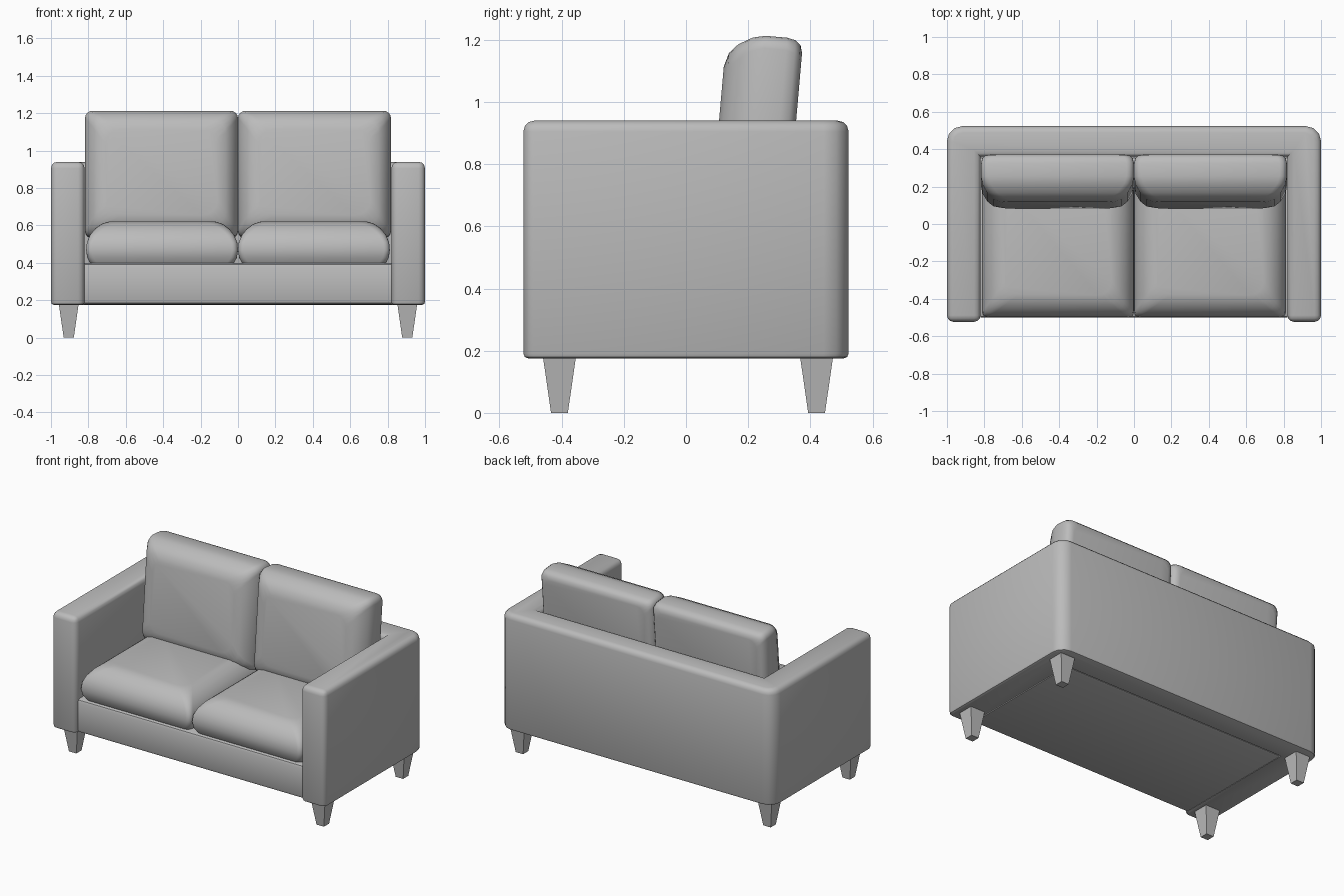
import bpy, bmesh, math

cube = bpy.data.objects.get("Cube")
if cube:
    bpy.data.objects.remove(cube, do_unlink=True)

GREY = (0.5, 0.5, 0.5, 1)
fabric = bpy.data.materials.new("plain grey")
fabric.use_nodes = True
fabric.diffuse_color = GREY
fabric.node_tree.nodes["Principled BSDF"].inputs["Base Color"].default_value = GREY


def finish(bm, name, location=(0, 0, 0), tilt=0, smooth=True):
    bmesh.ops.recalc_face_normals(bm, faces=bm.faces)
    mesh = bpy.data.meshes.new(name)
    bm.to_mesh(mesh)
    bm.free()
    mesh.materials.append(fabric)
    obj = bpy.data.objects.new(name, mesh)
    bpy.context.collection.objects.link(obj)
    obj.location = location
    obj.rotation_euler.x = tilt
    if smooth:
        bpy.ops.object.select_all(action='DESELECT')
        obj.select_set(True)
        bpy.context.view_layer.objects.active = obj
        bpy.ops.object.shade_smooth_by_angle(angle=math.radians(40))
    return obj


def bevel(bm, rule, offset, segments):
    edges = [e for e in bm.edges if rule(*(v.co for v in e.verts))]
    bmesh.ops.bevel(bm, geom=edges, offset=offset, segments=segments,
                    profile=0.5, affect='EDGES', clamp_overlap=True)


def cushion(name, width, length, layers, corner, location, tilt=0):
    """Loft rounded rectangles through (height, inset) layers."""
    bm = bmesh.new()
    rings = []
    steps = 4
    for height, inset in layers:
        ring = []
        radius = corner + inset * 0.35
        for quarter in range(4):
            sx = (1, -1, -1, 1)[quarter]
            sy = (1, 1, -1, -1)[quarter]
            cx = sx * (width / 2 - inset - radius)
            cy = sy * (length / 2 - inset - radius)
            for i in range(steps + 1):
                a = math.pi / 2 * (quarter + i / steps)
                ring.append(bm.verts.new((cx + radius * math.cos(a),
                                          cy + radius * math.sin(a), height)))
        rings.append(ring)
    for low, high in zip(rings, rings[1:]):
        for i in range(len(low)):
            j = (i + 1) % len(low)
            bm.faces.new((low[i], low[j], high[j], high[i]))
    bm.faces.new(rings[0])
    bm.faces.new(rings[-1])
    finish(bm, name, location, tilt)


# Arms and back: one U-shaped body
W, D, IN_X, IN_Y = 1.0, 0.523, 0.82, 0.36
BOTTOM, TOP = 0.175, 0.94
outline = [(-W, -D), (-IN_X, -D), (-IN_X, IN_Y), (IN_X, IN_Y),
           (IN_X, -D), (W, -D), (W, D), (-W, D)]
bm = bmesh.new()
face = bm.faces.new([bm.verts.new((x, y, BOTTOM)) for x, y in outline])
new = bmesh.ops.extrude_face_region(bm, geom=[face])["geom"]
bmesh.ops.translate(bm, vec=(0, 0, TOP - BOTTOM),
                    verts=[v for v in new if isinstance(v, bmesh.types.BMVert)])


def at(a, b, axis, value):
    return abs(a[axis] - value) < 1e-4 and abs(b[axis] - value) < 1e-4


bevel(bm, lambda a, b: at(a, b, 1, D) and abs(a.x - b.x) < 1e-4, 0.08, 3)
bevel(bm, lambda a, b: at(a, b, 2, TOP)
      or (at(a, b, 1, -D) and abs(a.x - b.x) < 1e-4), 0.035, 3)
bevel(bm, lambda a, b: at(a, b, 2, BOTTOM), 0.016, 2)
finish(bm, "arms_and_back")

# Seat base between the arms
bm = bmesh.new()
bmesh.ops.create_cube(bm, size=1)
bmesh.ops.scale(bm, vec=(1.64, 0.86, 0.22), verts=bm.verts)
bevel(bm, lambda a, b: abs(a.x - b.x) > 0.1, 0.02, 2)
finish(bm, "seat_base", (0, -0.07, 0.288))

# Seat and back cushions, plump on the visible side
seat_layers = [(0, 0.022), (0.03, 0.006), (0.07, 0), (0.11, 0.004), (0.15, 0.02),
               (0.185, 0.048), (0.21, 0.082), (0.222, 0.12)]
back_layers = [(-0.122, 0.045), (-0.115, 0.02), (-0.098, 0.006), (-0.07, 0), (0, 0),
               (0.04, 0.009), (0.085, 0.035), (0.112, 0.065), (0.125, 0.11)]
for side, s in (("right", -1), ("left", 1)):
    cushion(side + "_seat_cushion", 0.812, 0.82, seat_layers, 0.03,
            (s * 0.406, -0.09, 0.398))
    cushion(side + "_back_cushion", 0.818, 0.68, back_layers, 0.04,
            (s * 0.409, 0.226, 0.874), math.radians(85))

# Tapered square legs
for side, s in (("right", -1), ("left", 1)):
    for end, y in (("front", -0.407), ("back", 0.42)):
        bm = bmesh.new()
        bmesh.ops.create_cube(bm, size=1)
        for v in bm.verts:
            half = 0.053 if v.co.z > 0 else 0.027
            v.co = (math.copysign(half, v.co.x), math.copysign(half, v.co.y),
                    0.18 if v.co.z > 0 else 0)
        finish(bm, f"{end}_{side}_leg", (s * 0.905, y, 0), smooth=False)
